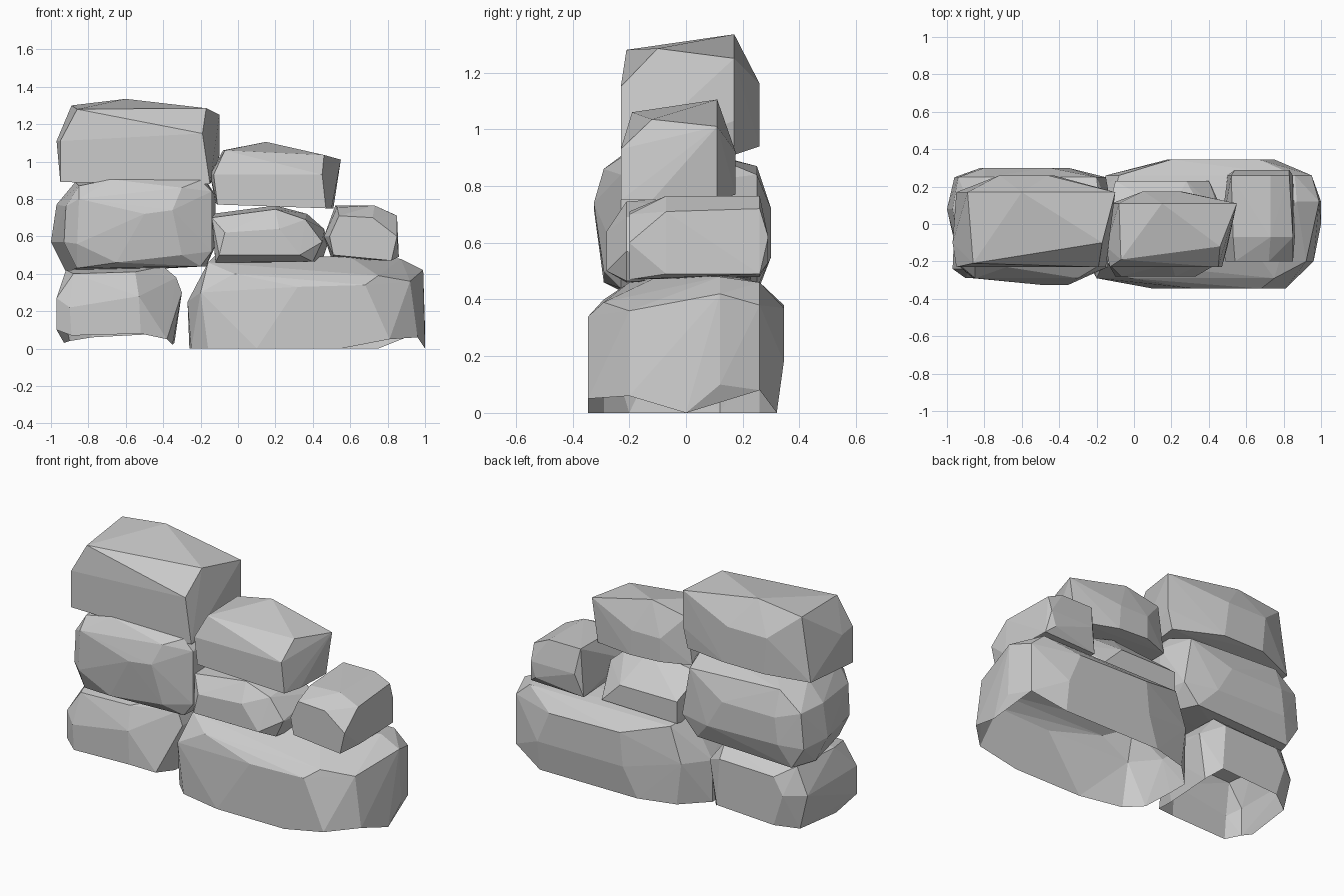
import bpy, bmesh


def stone(name, sections, open_base=False):
    """Faceted boulder: hull around front-to-back slices {y: [(x, z), ...]}."""
    bm = bmesh.new()
    for y, outline in sections.items():
        for x, z in outline:
            bm.verts.new((x, y, z))
    bmesh.ops.convex_hull(bm, input=bm.verts[:])
    loose = [v for v in bm.verts if not v.link_faces]
    bmesh.ops.delete(bm, geom=loose, context='VERTS')
    bmesh.ops.recalc_face_normals(bm, faces=bm.faces[:])
    if open_base:
        bm.normal_update()
        under = [f for f in bm.faces if f.normal.z < -0.75]
        bmesh.ops.delete(bm, geom=under, context='FACES')
    mesh = bpy.data.meshes.new(name)
    bm.to_mesh(mesh)
    bm.free()
    bpy.context.collection.objects.link(bpy.data.objects.new(name, mesh))


# Wide bottom stone on the right, hollow underneath
stone("base_stone_right", {
    -0.345: [(.10, 0), (.55, 0), (.81, .05), (.32, .33), (.68, .34)],
    -0.29: [(-.16, 0), (-.20, .3), (-.02, .40), (.75, .39)],
    -0.20: [(-.25, 0), (.96, .06), (.92, .36), (-.16, .46)],
    -0.08: [(-.27, .25), (-.12, .50), (.60, .49)],
    0.0: [(-.26, 0), (1, 0)],
    0.12: [(-.26, 0), (-.26, .25), (-.12, .49), (.87, .48), (.99, .42), (1, .1)],
    0.26: [(-.12, 0), (-.15, .25), (-.08, .46), (.86, .46), (.95, .38), (.95, .08)],
    0.345: [(.18, .18), (.2, .38), (.67, .37), (.75, .18)],
    0.32: [(.10, 0), (.75, 0)],
}, True)

# Bottom stone on the left, hollow underneath
stone("base_stone_left", {
    -0.29: [(-.89, .07), (-.52, .08), (-.90, .22), (-.53, .28)],
    -0.24: [(-.97, .1), (-.97, .27), (-.88, .40), (-.55, .41), (-.38, .05)],
    -0.10: [(-.93, .03), (-.92, .42), (-.40, .44), (-.33, .38), (-.30, .3), (-.35, .02)],
    0.20: [(-.90, .04), (-.95, .25), (-.88, .41), (-.40, .43), (-.30, .3), (-.34, .03)],
    0.28: [(-.78, .06), (-.84, .25), (-.78, .35), (-.42, .36), (-.40, .08)],
}, True)

# Middle row
stone("middle_stone_left", {
    -0.325: [(-.50, .72), (-.35, .74)],
    -0.29: [(-.86, .56), (-.85, .80), (-.30, .86), (-.30, .50), (-.65, .46)],
    -0.23: [(-.93, .57), (-.92, .76), (-.85, .87), (-.68, .905), (-.20, .90),
            (-.14, .84), (-.14, .52), (-.20, .44), (-.86, .43)],
    0.08: [(-1, .57), (-.97, .77), (-.87, .89), (-.65, .915), (-.18, .91),
           (-.12, .82), (-.12, .55), (-.17, .44), (-.55, .42), (-.92, .41)],
    0.25: [(-.96, .55), (-.94, .76), (-.80, .87), (-.20, .84), (-.15, .55), (-.25, .44), (-.88, .42)],
    0.30: [(-.82, .56), (-.80, .72), (-.45, .72), (-.35, .55)],
})
stone("middle_stone_center", {
    -0.28: [(-.10, .50), (-.07, .62), (.22, .64), (.33, .50)],
    -0.21: [(-.12, .46), (-.14, .70), (.20, .745), (.36, .69), (.45, .57), (.40, .465)],
    0.06: [(-.12, .45), (-.14, .72), (.20, .765), (.37, .72), (.46, .64), (.48, .56), (.45, .47)],
    0.23: [(-.10, .47), (-.10, .60), (.28, .60), (.40, .48)],
})
stone("middle_stone_right", {
    -0.20: [(.51, .50), (.82, .47), (.49, .6), (.85, .60), (.54, .71), (.72, .70)],
    -0.07: [(.53, .755), (.73, .765), (.85, .71), (.86, .49), (.46, .6)],
    0.26: [(.52, .765), (.73, .765), (.83, .72), (.85, .49), (.50, .48)],
    0.29: [(.54, .62), (.83, .62), (.80, .53)],
})

# Top row
stone("top_stone_left", {
    -0.23: [(-.95, .89), (-.15, .88), (-.19, 1.15), (-.95, 1.11)],
    -0.21: [(-.86, 1.28)],
    -0.10: [(-.97, 1.11), (-.17, 1.285)],
    0.17: [(-.89, 1.30), (-.60, 1.335), (-.10, 1.25), (-.10, 1.03), (-.95, .92), (-.13, .91)],
    0.26: [(-.72, 1.16), (-.70, .94), (-.46, 1.16), (-.43, .94)],
})
stone("top_stone_right", {
    -0.23: [(-.11, .77), (.47, .75), (-.13, .93), (.45, .93)],
    -0.19: [(-.07, 1.06)],
    -0.12: [(-.15, .93), (.46, 1.035), (.50, .75)],
    0.11: [(-.08, 1.06), (.15, 1.105), (.55, 1.01), (.51, .75), (-.12, .78)],
    0.175: [(.05, .92), (.05, .78), (.24, .92), (.25, .77)],
})
